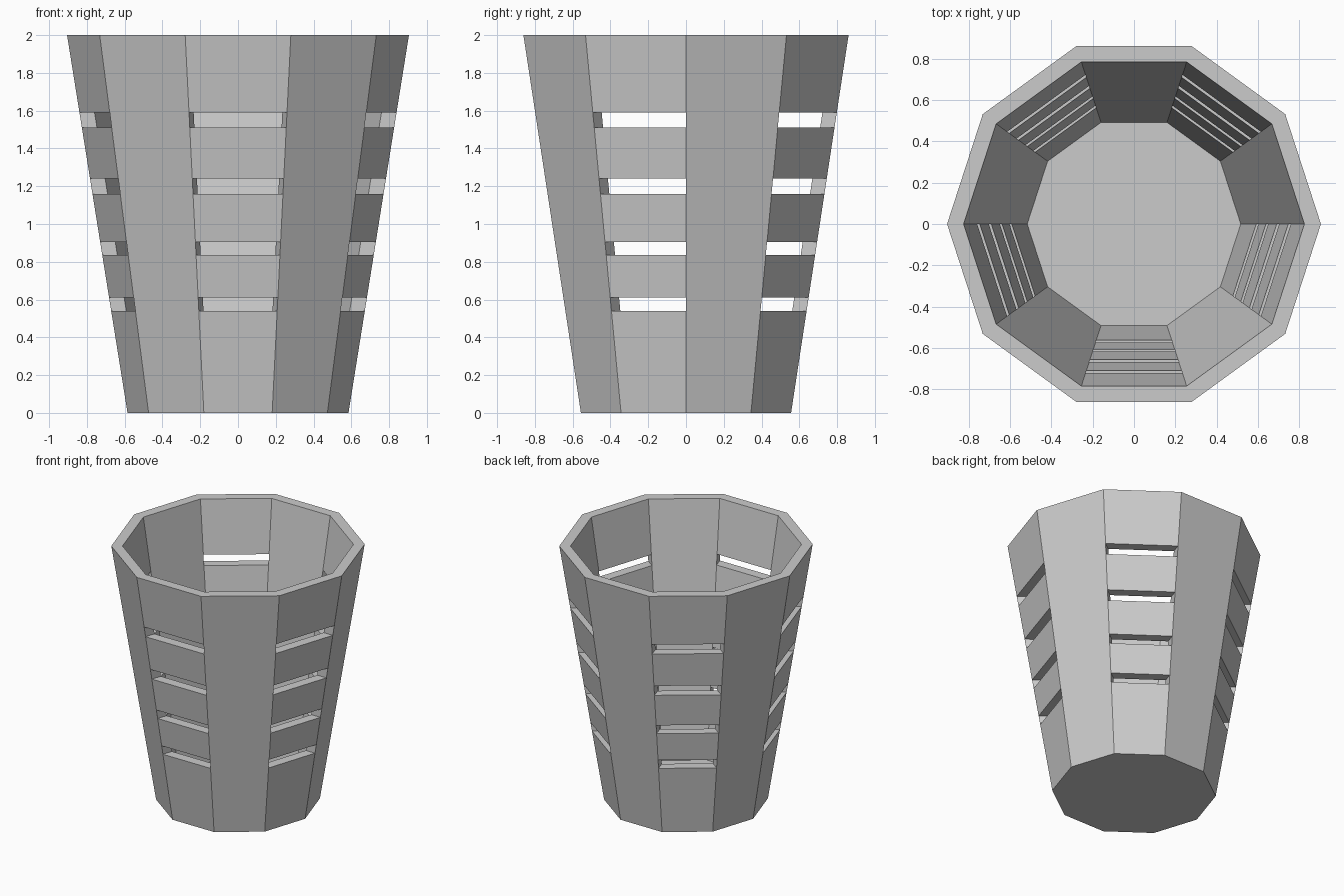
import bpy, bmesh
from math import cos, sin, pi

if "Cube" in bpy.data.objects:
    bpy.data.objects.remove(bpy.data.objects["Cube"])

SIDES = 10
HEIGHT = 2.0
R_BOTTOM, R_TOP = 0.585, 0.905
WALL, FLOOR = 0.08, 0.075
SLOTS = [0.54, 0.61, 0.835, 0.905, 1.16, 1.24, 1.51, 1.59]

bm = bmesh.new()


def ring(z, inset):
    r = R_BOTTOM + (R_TOP - R_BOTTOM) * z / HEIGHT - inset
    return [bm.verts.new((r * cos(2 * pi * i / SIDES), r * sin(2 * pi * i / SIDES), z))
            for i in range(SIDES)]


# Outer and inner skins, one ring at every slot edge
outer = [ring(z, 0) for z in [0] + SLOTS + [HEIGHT]]
inner = [ring(z, WALL) for z in [FLOOR] + SLOTS + [HEIGHT]]
last = len(outer) - 1

for i in range(SIDES):
    j = (i + 1) % SIDES
    slotted = i % 2 == 1          # every other panel has slots, front included
    for k in range(last):
        o0, o1, n0, n1 = outer[k], outer[k + 1], inner[k], inner[k + 1]
        if slotted and k % 2 == 1:
            # Slot lining: bottom, top and both ends
            bm.faces.new((o0[i], o0[j], n0[j], n0[i]))
            bm.faces.new((o1[j], o1[i], n1[i], n1[j]))
            bm.faces.new((o1[i], o0[i], n0[i], n1[i]))
            bm.faces.new((o0[j], o1[j], n1[j], n0[j]))
        else:
            # Solid wall
            bm.faces.new((o0[i], o0[j], o1[j], o1[i]))
            bm.faces.new((n0[j], n0[i], n1[i], n1[j]))
    # Rim
    bm.faces.new((outer[last][i], outer[last][j], inner[last][j], inner[last][i]))

# Underside and inside floor
bm.faces.new(outer[0][::-1])
bm.faces.new(inner[0])

mesh = bpy.data.meshes.new("slotted_basket")
bm.to_mesh(mesh)
bm.free()
basket = bpy.data.objects.new("slotted_basket", mesh)
bpy.context.collection.objects.link(basket)
